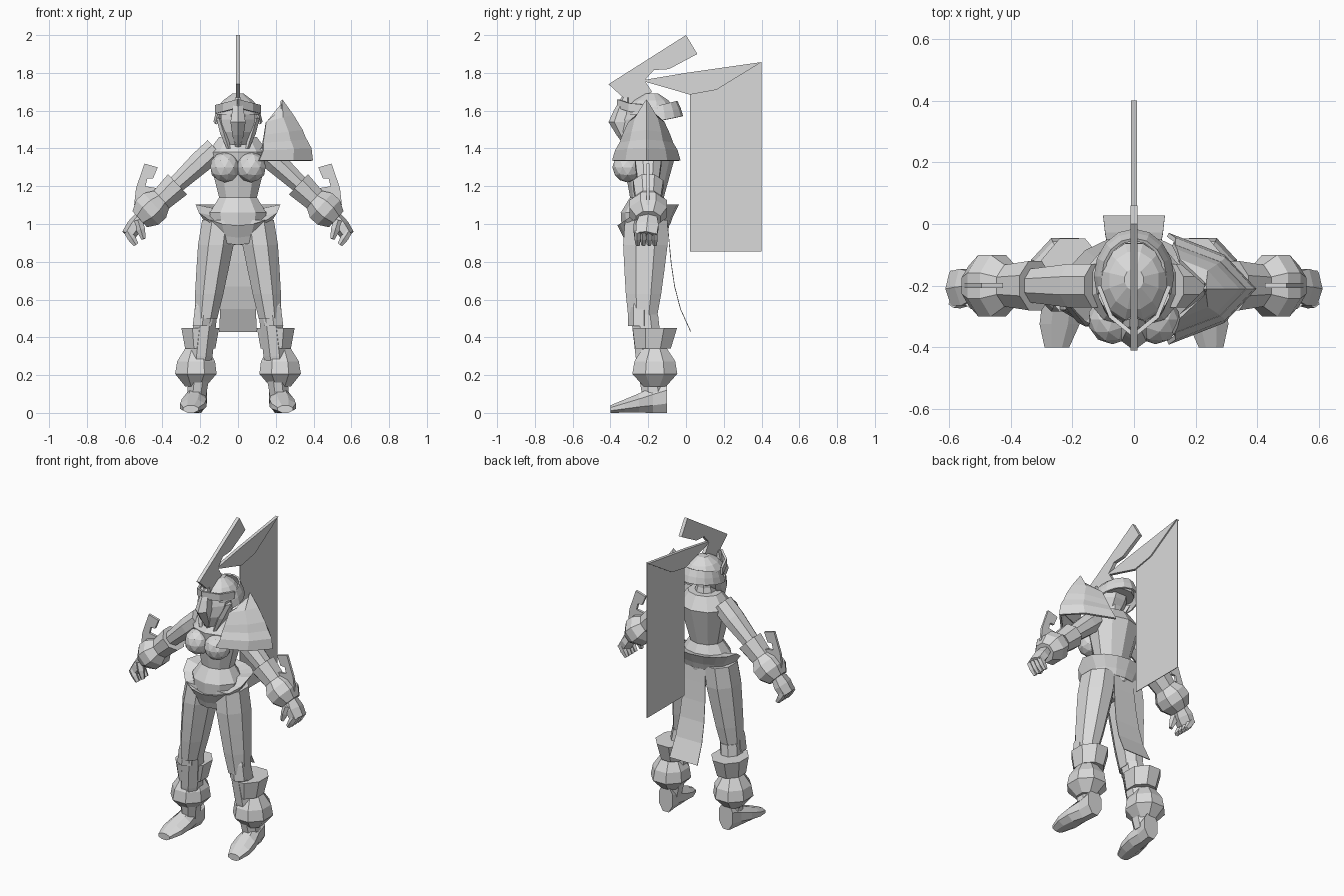
import bpy, bmesh
from math import sin, cos, pi, sqrt
from mathutils import Vector

cube = bpy.data.objects.get("Cube")
if cube:
    bpy.data.objects.remove(cube, do_unlink=True)

GREY = (.7, .7, .7, 1)
material = bpy.data.materials.new("light grey")
material.use_nodes = True
material.diffuse_color = GREY
material.node_tree.nodes["Principled BSDF"].inputs["Base Color"].default_value = GREY

X, Y, Z = Vector((1, 0, 0)), Vector((0, 1, 0)), Vector((0, 0, 1))
BODY = -.2  # depth of the body's middle plane


def finish(name, bm, thickness=0, mirror=False):
    bmesh.ops.recalc_face_normals(bm, faces=bm.faces)
    mesh = bpy.data.meshes.new(name)
    bm.to_mesh(mesh)
    bm.free()
    mesh.materials.append(material)
    part = bpy.data.objects.new(name, mesh)
    bpy.context.collection.objects.link(part)
    if thickness:
        solid = part.modifiers.new("thickness", 'SOLIDIFY')
        solid.thickness = thickness
        solid.offset = 0
    if mirror:
        part.modifiers.new("mirror", 'MIRROR').use_mirror_merge = False
    return part


def sheet(name, rows, closed=False, caps=False, thickness=0, mirror=False):
    """Skin rows of points; closed rows are rings, optionally capped."""
    bm = bmesh.new()
    grid = [[bm.verts.new(point) for point in row] for row in rows]
    count = len(grid[0])
    for lower, upper in zip(grid, grid[1:]):
        for i in range(count if closed else count - 1):
            j = (i + 1) % count
            bm.faces.new((lower[i], lower[j], upper[j], upper[i]))
    if caps:
        bm.faces.new(grid[0])
        bm.faces.new(grid[-1])
    return finish(name, bm, thickness, mirror)


def tube(name, start, end, widths, ratio=1, depths=None, sides=8,
         ref=X, axis=None, mirror=False):
    """Evenly spaced rings from start to end; widths are measured along ref."""
    start, end = Vector(start), Vector(end)
    axis = axis or (end - start).normalized()
    across = (ref - axis * ref.dot(axis)).normalized()
    other = axis.cross(across)
    depths = depths or [width * ratio for width in widths]
    rings = []
    for k, (width, depth) in enumerate(zip(widths, depths)):
        middle = start.lerp(end, k / (len(widths) - 1))
        angles = [pi * (i + i + 1) / sides for i in range(sides)]
        rings.append([middle + (across * cos(a) * width + other * sin(a) * depth)
                      / cos(pi / sides) for a in angles])
    return sheet(name, rings, closed=True, caps=True, mirror=mirror)


def plate(name, outline, thickness, place, mirror=False):
    """Flat outline; place turns each point pair into a position."""
    bm = bmesh.new()
    bm.faces.new([bm.verts.new(place(a, b)) for a, b in outline])
    return finish(name, bm, thickness, mirror)


def side_on(y, z):
    return (0, y, z)


def front_on(x, z):
    return (x, BODY, z)


# Torso, neck and bust
tube("torso", (0, -.22, .9), (0, -.19, 1.46),
     [.04, .14, .15, .1, .12, .14, .16, .1], ratio=.85, sides=10, axis=Z)
tube("neck", (0, BODY, 1.42), (0, BODY, 1.56), [.07, .05, .05], axis=Z)
bust = bmesh.new()
bmesh.ops.create_icosphere(bust, subdivisions=2, radius=.08)
bmesh.ops.translate(bust, verts=bust.verts, vec=(.07, -.31, 1.3))
finish("bust", bust, mirror=True)


# Flared hip belt, dipping toward the front
def belt_row(radius, height):
    angles = [pi * i / 8 for i in range(16)]
    return [(radius * cos(a), BODY + radius * .72 * sin(a),
             height - .11 * max(0, -sin(a))) for a in angles]


sheet("hip_belt", [belt_row(.155, 1), belt_row(.175, 1.04), belt_row(.22, 1.1),
                   belt_row(.14, 1.08)], closed=True, thickness=.01)
tube("front_guard", (0, -.3, 1), (0, -.24, .89), [.06, .05, .02],
     ratio=.6, sides=6, axis=Z)


# Hanging cloth behind the legs, swinging back as it falls
def cloth_row(fall):
    half = .07 + .03 * fall
    y = -.1 + .05 * fall + .075 * fall ** 4
    z = 1.03 - .6 * fall
    return [(-half, y, z), (half, y, z)]


sheet("back_cloth", [cloth_row(i / 5) for i in range(6)], thickness=.004)

# Legs, boots and feet
tube("thigh", (.1, -.21, 1.02), (.17, -.23, .5), [.09, .094, .085, .075, .06],
     ratio=1.25, axis=Z, mirror=True)
tube("shin", (.17, -.22, .52), (.22, -.17, .08), [.06, .06, .05], ratio=1.2,
     axis=Z, mirror=True)
tube("knee_guard", (.165, -.25, .66), (.19, -.25, .46), [.02, .05, .05],
     sides=6, axis=Z, mirror=True)
tube("boot_cuff", (.2, -.165, .45), (.2, -.175, .34), [.1, .09, .08],
     ratio=1.18, axis=Z, mirror=True)
tube("shin_guard", (.22, -.165, .34), (.225, -.165, .14), [.06, .1, .11, .055],
     ratio=1.08, axis=Z, mirror=True)
tube("foot", (.215, -.1, .085), (.25, -.4, .02), [.05, .05, .065, .065, .04],
     depths=[.085, .07, .05, .035, .02], axis=Y, mirror=True)

# Arms, bracers and blades
tube("arm", (.12, BODY, 1.4), (.52, BODY, 1.03), [.07, .07, .06, .05, .05, .04],
     ratio=.85, ref=Y, mirror=True)
tube("bracer_sleeve", (.32, BODY, 1.21), (.42, BODY, 1.115), [.08, .065],
     ratio=.92, ref=Y, mirror=True)
tube("bracer_cuff", (.4, BODY, 1.135), (.52, BODY, 1.025), [.065, .1, .1, .065],
     ratio=.88, ref=Y, mirror=True)
plate("arm_blade", [(.55, 1.1), (.54, 1.19), (.495, 1.32), (.425, 1.3), (.45, 1.24),
                    (.48, 1.24), (.49, 1.2), (.43, 1.19), (.44, 1.1)],
      .016, front_on, mirror=True)

# Hands
tube("palm", (.515, BODY, 1.04), (.58, -.21, .94), [.045, .06, .055], ratio=.6,
     sides=6, ref=Y, mirror=True)
for i, finger in enumerate(("index", "middle", "ring", "little")):
    y = -.255 + .03 * i
    tube(finger + "_finger", (.585, y, .96), (.54, y, .89), [.014, .015, .01],
         ratio=1.2, sides=5, ref=Y, mirror=True)
tube("thumb", (.53, -.25, 1.02), (.5, -.26, .92), [.02, .02, .01], sides=5,
     ref=Y, mirror=True)


# Single ridged shoulder guard in two tiers, spreading from a peak
def guard_row(fall, flare=0):
    x = .23 + .15 * sin(fall * pi / 2) + flare
    half = .015 + .15 * sqrt(fall) + flare
    row = []
    for step in (-1, -.6, 0, .6, 1):
        bend = step * step
        row.append((x - .28 * bend * sqrt(fall), -.21 + half * step,
                    1.655 - .32 * fall - .05 * bend * (1 - fall)))
    return row


sheet("shoulder_guard_top", [guard_row(i / 4) for i in range(4)], thickness=.014)
sheet("shoulder_guard_rim", [guard_row(.66), guard_row(.8, .01), guard_row(1, .01)],
      thickness=.014)

# Head and helmet
tube("head", (0, -.28, 1.42), (0, BODY, 1.62), [.04, .075, .09, .09], ratio=1.1, axis=Z)
tube("helmet", (0, -.19, 1.58), (0, -.18, 1.69), [.112, .107, .08, .03],
     ratio=1.15, sides=12, axis=Z)


# Neck guard fanning around the back of the helmet
def neck_row(radius, height):
    angles = [pi * (i - 1) / 8 for i in range(11)]
    return [(radius * cos(a), -.17 + radius * 1.2 * sin(a), height + .03 * sin(a))
            for a in angles]


sheet("neck_guard", [neck_row(.1, 1.62), neck_row(.115, 1.58), neck_row(.125, 1.54)],
      thickness=.01)

# Face: brow, beaked mask and cheek guards
sheet("brow", [[(.115, BODY, 1.6 + rise), (.075, -.3, 1.61 + rise), (0, -.36, 1.63 + rise)]
               for rise in (-.015, .03)], thickness=.014, mirror=True)
tube("mask_beak", (0, -.32, 1.67), (0, -.35, 1.54), [.015, .03, .04], ratio=1.3,
     sides=6, axis=Z, mirror=False)
tube("mask_chin", (0, -.35, 1.54), (0, -.295, 1.4), [.04, .03, .012], ratio=1.3,
     sides=6, axis=Z)
tube("cheek_guard", (.1, -.21, 1.56), (.05, -.3, 1.4), [.015, .02, .01],
     depths=[.05, .05, .02], sides=6, axis=Z, mirror=True)

# Crest, plume and banner
plate("crest", [(-.41, 1.74), (0, 2), (.06, 1.9), (-.09, 1.82), (-.17, 1.815),
                (-.22, 1.76), (-.18, 1.7), (-.29, 1.63)], .022, side_on)
plate("plume", [(-.24, 1.76), (0, 1.8), (.4, 1.857), (.16, 1.71), (.02, 1.685),
                (-.1, 1.72)], .02, side_on)
plate("banner", [(.02, .855), (.4, .855), (.4, 1.857), (.02, 1.69)], .004, side_on)
